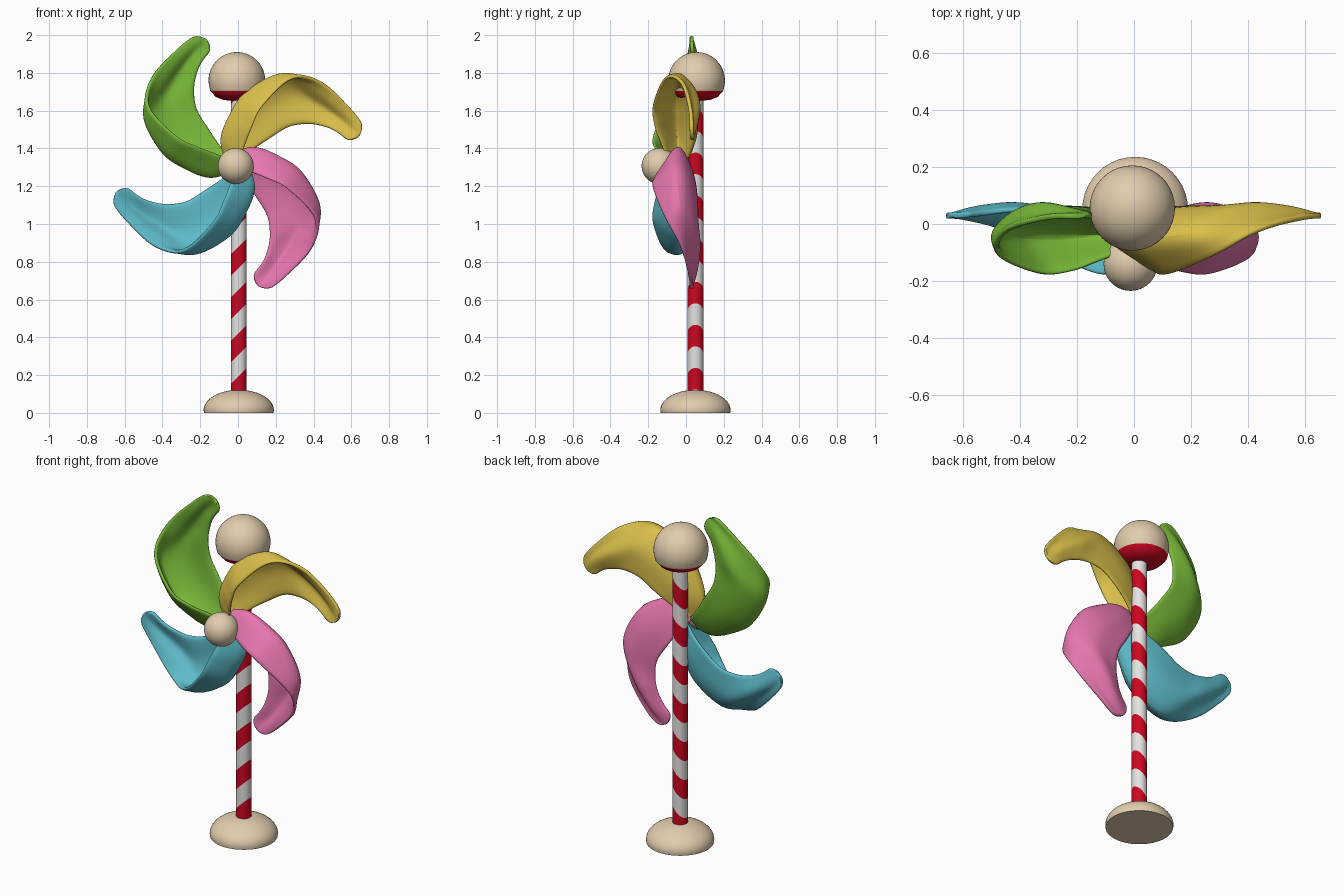
import bpy
import bmesh
from math import sin, cos, pi, floor, sqrt
from mathutils import Vector

cube = bpy.data.objects.get("Cube")
if cube:
    bpy.data.objects.remove(cube, do_unlink=True)


def material(name, *rgb):
    mat = bpy.data.materials.new(name)
    mat.use_nodes = True
    mat.diffuse_color = (*rgb, 1)
    mat.node_tree.nodes["Principled BSDF"].inputs["Base Color"].default_value = (*rgb, 1)
    return mat


beige = material("beige", 0.76, 0.61, 0.42)
red = material("red", 0.61, 0.002, 0.015)
white = material("white", 0.78, 0.77, 0.75)
green = material("green", 0.19, 0.49, 0.04)
yellow = material("yellow", 0.71, 0.53, 0.07)
pink = material("pink", 0.79, 0.18, 0.42)
blue = material("blue", 0.11, 0.49, 0.58)
parts = []


def finish(name, bm, mats, rule=None):
    """Turn a bmesh into an object, colouring faces by a rule on their centre."""
    bmesh.ops.remove_doubles(bm, verts=bm.verts, dist=0.0001)
    bmesh.ops.recalc_face_normals(bm, faces=bm.faces)
    for face in bm.faces:
        if rule:
            face.material_index = int(rule(face.calc_center_median()))
    mesh = bpy.data.meshes.new(name)
    bm.to_mesh(mesh)
    bm.free()
    for mat in mats:
        mesh.materials.append(mat)
    obj = bpy.data.objects.new(name, mesh)
    bpy.context.collection.objects.link(obj)
    parts.append(obj)
    return obj


def grid_faces(bm, rows, wrap=False):
    for a, b in zip(rows, rows[1:]):
        count = len(a)
        for i in range(count if wrap else count - 1):
            j = (i + 1) % count
            bm.faces.new((a[i], a[j], b[j], b[i]))


def lathe(profile, x, y, sides=40):
    """Revolve (radius, height) points around a vertical axis, capping both ends."""
    bm = bmesh.new()
    rows = []
    for radius, z in profile:
        ring = [2 * pi * i / sides for i in range(sides)]
        rows.append([bm.verts.new((x + radius * cos(a), y + radius * sin(a), z)) for a in ring])
    grid_faces(bm, rows, wrap=True)
    for end in (rows[0], rows[-1]):
        if (end[0].co - end[1].co).length > 0.001:
            bm.faces.new(end)
    return bm


def arc(radius, height, z, start, steps=18):
    """Elliptical profile from a starting angle up to the pole."""
    angles = [start + (pi / 2 - start) * i / steps for i in range(steps + 1)]
    return [(max(radius * cos(a), 0.00001), z + height * sin(a)) for a in angles]


AXIS_X, AXIS_Y = 0.004, 0.05

# Domed foot
finish("base", lathe([(0.184, 0)] + arc(0.186, 0.108, 0.014, 0), AXIS_X, AXIS_Y), [beige])

# Striped pole, cut by slanted planes so each band is its own faces
BAND, SLOPE, SHIFT = 0.114, 1.0, 0.078
pole = lathe([(0.042, 0.08), (0.042, 1.68)], AXIS_X, AXIS_Y, 32)
for i in range(16):
    bmesh.ops.bisect_plane(pole, geom=pole.verts[:] + pole.edges[:] + pole.faces[:],
                           plane_co=(0, 0, SHIFT + i * BAND), plane_no=(-SLOPE, 0, 1))
finish("pole", pole, [red, white],
       lambda c: floor((c.z - SLOPE * c.x - SHIFT) / BAND) % 2)

# Finial ball with a bowl-shaped red underside
bowl = [(0.03, 1.652), (0.075, 1.658), (0.112, 1.673), (0.141, 1.705)]
finish("top_ball", lathe(bowl + arc(0.15, 0.15, 1.76, -0.3), -0.006, AXIS_Y + 0.006),
       [beige, red], lambda c: c.z < 1.705)

# Hub ball
finish("hub", lathe(arc(0.095, 0.095, 1.307, -pi / 2, 24), -0.012, -0.14), [beige])

# Blade guide curves (across, up, depth) from root to tip
INNER = [(0, -0.01, 0), (0.085, 0.06, 0.03), (0.175, 0.12, 0.05), (0.275, 0.18, 0.055),
         (0.37, 0.195, 0.05), (0.45, 0.185, 0.045), (0.525, 0.155, 0.035), (0.605, 0.09, 0.03)]
OUTER = [(-0.06, 0.02, -0.04), (-0.08, 0.12, -0.05), (-0.04, 0.235, -0.055), (0.05, 0.365, -0.05),
         (0.24, 0.455, -0.03), (0.42, 0.37, 0.015), (0.575, 0.25, 0.03), (0.665, 0.15, 0.03)]
RIM = [(0.015, 0.01, -0.1), (0.045, 0.09, -0.13), (0.08, 0.18, -0.165), (0.135, 0.29, -0.175),
       (0.29, 0.437, -0.11), (0.445, 0.42, -0.025), (0.6, 0.28, 0.022), (0.685, 0.17, 0.03)]
ROUND = 0.06


def spline(points, t):
    """Smooth curve through all points, t from 0 to 1."""
    pts = [Vector(p) for p in points]
    pts = [2 * pts[0] - pts[1]] + pts + [2 * pts[-1] - pts[-2]]
    f = t * (len(pts) - 3)
    i = min(int(f), len(pts) - 4)
    f -= i
    a, b, c, d = pts[i:i + 4]
    return b + 0.5 * f * (c - a + f * (2 * a - 5 * b + 4 * c - d + f * (3 * (b - c) + d - a)))


def blade(name, mat, turns, x, z):
    """Cupped leaf, curled forward near the hub and flat with a round tip beyond."""
    bm = bmesh.new()
    rows = []
    for i in range(61):
        t = i / 60
        inner, outer, rim = (spline(curve, t) for curve in (INNER, OUTER, RIM))
        belly = inner.lerp(outer, 0.6) + Vector((0, 0, 0.052 * sin(pi * t)))
        middle = inner.lerp(rim, 0.5)
        past = max(0, (t - 1 + ROUND) / ROUND)
        width = max(0.12, sqrt(max(0, 1 - past * past)))
        row = []
        for j in range(13):
            u, v, depth = middle.lerp(spline([inner, belly, outer, rim], j / 12), width)
            for _ in range(turns):
                u, v = v, -u
            row.append(bm.verts.new((u + x, depth, v + z)))
        rows.append(row)
    grid_faces(bm, rows)
    obj = finish(name, bm, [mat])
    shell = obj.modifiers.new("thickness", "SOLIDIFY")
    shell.thickness = 0.02
    shell.offset = 0
    obj.modifiers.new("rounding", "SUBSURF").levels = 1


# Four blades, each a further quarter turn, with its own seat at the hub
blade("upper_left_blade", yellow, 0, -0.005, 1.333)
blade("lower_left_blade", pink, 1, -0.028, 1.32)
blade("lower_right_blade", blue, 2, 0.002, 1.302)
blade("upper_right_blade", green, 3, -0.036, 1.332)

# Smooth shading with crisp edges kept
bpy.ops.object.select_all(action="DESELECT")
for obj in parts:
    obj.select_set(True)
bpy.context.view_layer.objects.active = parts[0]
bpy.ops.object.shade_smooth_by_angle()
